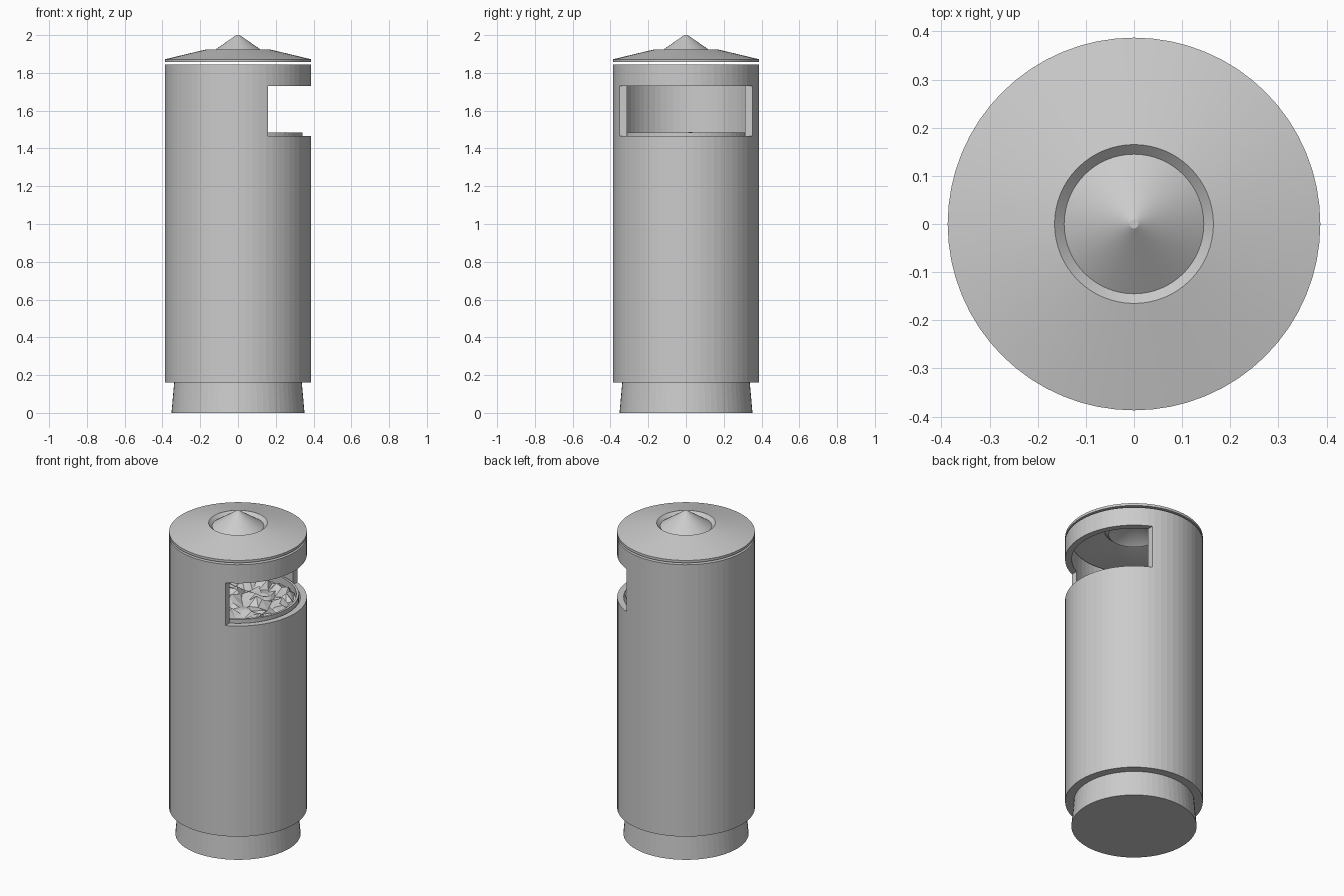
import bpy, bmesh, math, random
from mathutils import Vector

random.seed(7)
SEG = 64

if "Cube" in bpy.data.objects:
    bpy.data.objects.remove(bpy.data.objects["Cube"], do_unlink=True)

grey = bpy.data.materials.new("light grey")
grey.use_nodes = True
colour = (0.6, 0.6, 0.6, 1)
grey.diffuse_color = colour
grey.node_tree.nodes["Principled BSDF"].inputs["Base Color"].default_value = colour


def finish(name, bm):
    bmesh.ops.recalc_face_normals(bm, faces=bm.faces)
    mesh = bpy.data.meshes.new(name)
    bm.to_mesh(mesh)
    bm.free()
    mesh.materials.append(grey)
    ob = bpy.data.objects.new(name, mesh)
    bpy.context.collection.objects.link(ob)
    return ob


def lathe(name, profile, closed=False):
    """Revolve (radius, height) points around z; closed joins the last to the first."""
    bm = bmesh.new()
    verts = [bm.verts.new((r, 0, z)) for r, z in profile]
    edges = [bm.edges.new(p) for p in zip(verts, verts[1:])]
    if closed:
        edges.append(bm.edges.new((verts[-1], verts[0])))
    bmesh.ops.spin(bm, geom=verts + edges, cent=(0, 0, 0), axis=(0, 0, 1),
                   angle=math.tau, steps=SEG, use_merge=True)
    bmesh.ops.remove_doubles(bm, verts=bm.verts, dist=0.0001)
    return finish(name, bm)


def smooth(ob):
    bpy.ops.object.select_all(action='DESELECT')
    ob.select_set(True)
    bpy.context.view_layer.objects.active = ob
    bpy.ops.object.shade_smooth_by_angle(angle=math.radians(15))


# Tapered plinth
base = lathe("base", [(0, 0), (0.352, 0), (0.338, 0.16), (0, 0.16)])

# Hollow outer shell with a floor
shell = lathe("outer_shell", [(0, 0.16), (0.387, 0.16), (0.387, 1.845),
                              (0.35, 1.845), (0.35, 0.2), (0, 0.2)])

# Throw-in openings on the left and right, leaving front and back posts
for side, name in ((1, "left_opening_cutter"), (-1, "right_opening_cutter")):
    bm = bmesh.new()
    bmesh.ops.create_cube(bm, size=1)
    for v in bm.verts:
        v.co = Vector((side * (0.41 + v.co.x * 0.5), v.co.y, 1.5975 + v.co.z * 0.265))
    cutter = finish(name, bm)
    cutter.hide_render = True
    cutter.hide_set(True)
    cut = shell.modifiers.new(name, 'BOOLEAN')
    cut.operation = 'DIFFERENCE'
    cut.solver = 'EXACT'
    cut.object = cutter

# Removable inner bucket
bucket = lathe("inner_bucket", [(0, 0.21), (0.342, 0.21), (0.342, 1.485),
                                (0.328, 1.485), (0.328, 0.23), (0, 0.23)])

# Thin conical lid with a sunken ring and a pointed centre
lid = lathe("lid", [(0.387, 1.857), (0.387, 1.872), (0.165, 1.925), (0.145, 1.906),
                    (0.009, 2.0), (0, 2.0), (0, 1.985), (0.143, 1.892),
                    (0.165, 1.912), (0.375, 1.857)], closed=True)

# Crumpled rubbish: a jittered grid squeezed into a disc
bm = bmesh.new()
bmesh.ops.create_grid(bm, x_segments=15, y_segments=15, size=1)
for v in bm.verts:
    x, y = v.co.x, v.co.y
    rim = max(abs(x), abs(y)) > 0.99
    jitter = 0 if rim else 0.045
    disc = Vector((x * math.sqrt(1 - y * y / 2), y * math.sqrt(1 - x * x / 2), 0))
    disc.x += random.uniform(-jitter, jitter)
    disc.y += random.uniform(-jitter, jitter)
    v.co = disc * 0.329
    v.co.z = random.uniform(1.425, 1.455) if rim else random.uniform(1.425, 1.488)
bmesh.ops.triangulate(bm, faces=bm.faces)
rubbish = finish("rubbish", bm)
if rubbish.data.polygons[0].normal.z < 0:
    rubbish.data.flip_normals()

smooth(lid)
